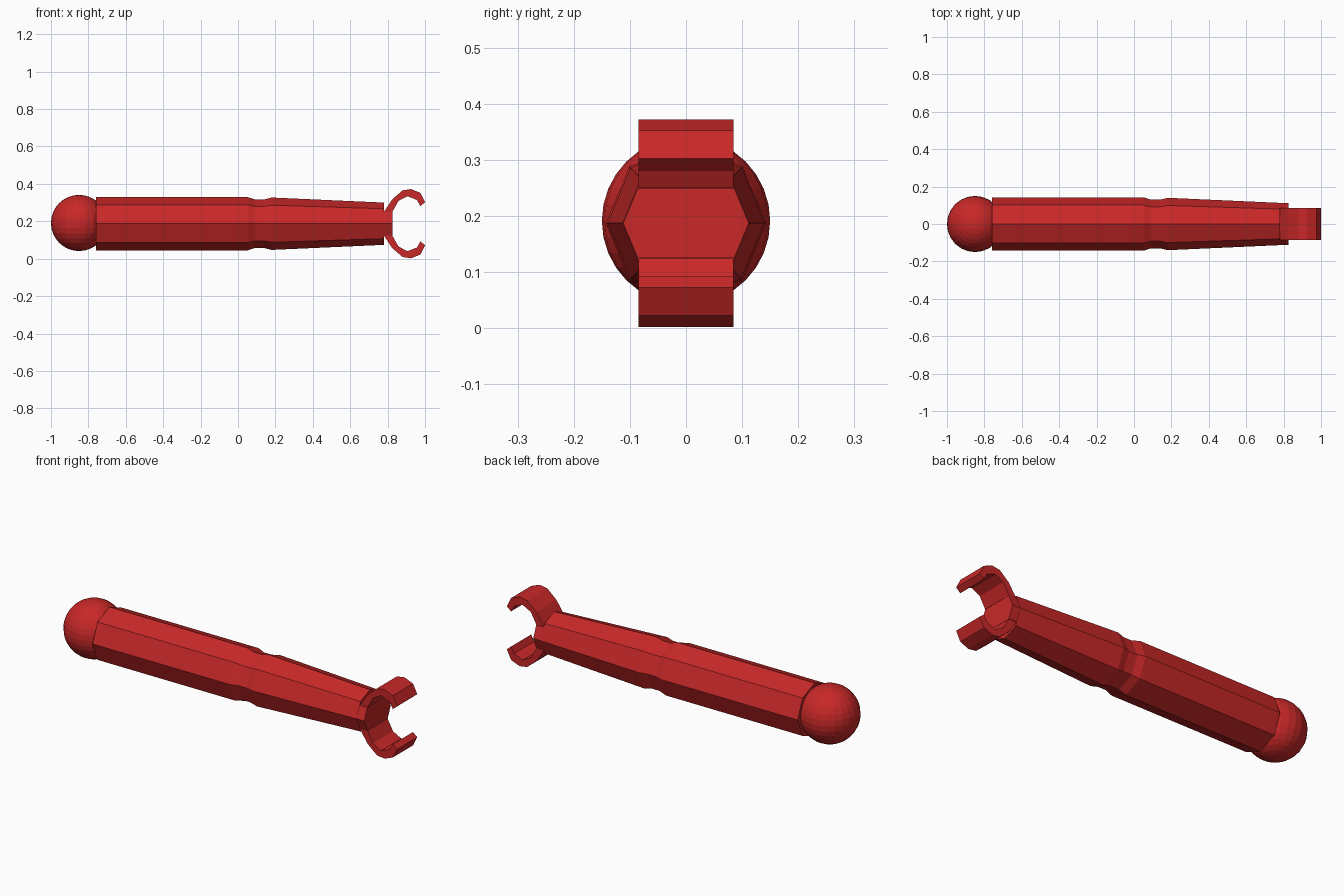
import bpy, bmesh, math

if "Cube" in bpy.data.objects:
    bpy.data.objects.remove(bpy.data.objects["Cube"])

CZ = 0.187  # height of the long axis

red = bpy.data.materials.new("red plastic")
red.diffuse_color = (0.58, 0.021, 0.021, 1)
red.use_nodes = True
red.node_tree.nodes["Principled BSDF"].inputs["Base Color"].default_value = red.diffuse_color


def finish(bm, name):
    bmesh.ops.recalc_face_normals(bm, faces=bm.faces)
    me = bpy.data.meshes.new(name)
    bm.to_mesh(me)
    bm.free()
    ob = bpy.data.objects.new(name, me)
    bpy.context.collection.objects.link(ob)
    me.materials.append(red)
    return ob


def loft(name, rings):
    """Join equal-length rings of points and cap both ends."""
    bm = bmesh.new()
    loops = [[bm.verts.new(p) for p in ring] for ring in rings]
    n = len(loops[0])
    for a, b in zip(loops, loops[1:]):
        for i in range(n):
            j = (i + 1) % n
            bm.faces.new((a[i], a[j], b[j], b[i]))
    bm.faces.new(loops[0])
    bm.faces.new(loops[-1])
    return finish(bm, name)


def octagon(x, r):
    return [(x, r * math.cos(k * math.pi / 4), CZ + r * math.sin(k * math.pi / 4))
            for k in range(8)]


# Ball at the left end
bm = bmesh.new()
bmesh.ops.create_uvsphere(bm, u_segments=24, v_segments=16, radius=0.15)
bmesh.ops.translate(bm, verts=bm.verts, vec=(-0.85, 0, CZ + 0.004))
finish(bm, "ball_end")

# Eight-sided shaft with a shallow neck and tapered front half
profile = [(-0.76, 0.143), (0.05, 0.143), (0.09, 0.13), (0.14, 0.13),
           (0.18, 0.14), (0.78, 0.113)]
loft("shaft", [octagon(x, r) for x, r in profile])

# Six-sided block between shaft and clip
block = [(0.112, 0), (0.086, 0.062), (-0.086, 0.062),
         (-0.112, 0), (-0.086, -0.062), (0.086, -0.062)]
loft("clip_base", [[(x, y, CZ + z) for y, z in block] for x in (0.775, 0.825)])

# Open clip: upper and lower curved jaws, mirrored about the axis
jaw = [(0.78, 0.063), (0.825, 0.131), (0.88, 0.178), (0.925, 0.185),
       (0.975, 0.165), (1.0, 0.115), (0.975, 0.094), (0.957, 0.127),
       (0.906, 0.147), (0.858, 0.122), (0.825, 0.063)]
for name, s in (("upper_jaw", 1), ("lower_jaw", -1)):
    loft(name, [[(x, y, CZ + s * z) for x, z in jaw] for y in (-0.085, 0.085)])
